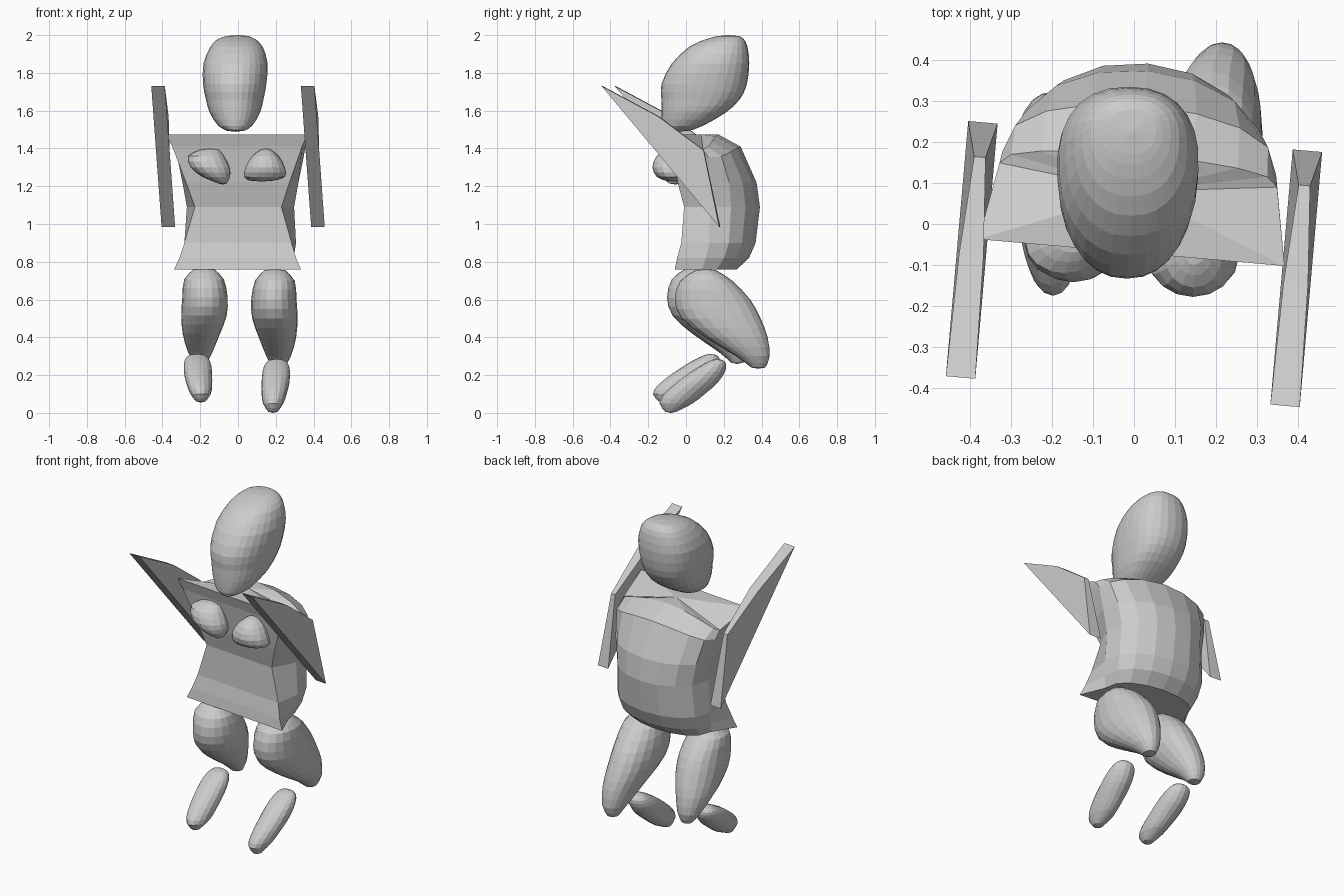
import bpy, bmesh
from math import sin, cos, pi, radians, copysign
from mathutils import Matrix

if "Cube" in bpy.data.objects:
    bpy.data.objects.remove(bpy.data.objects["Cube"])

YAW = Matrix.Rotation(radians(-5), 4, 'Z')   # the upper body is turned slightly


def make(name, rings, tips=None, matrix=None):
    """Skin a list of closed point rings; close with tips or flat caps."""
    bm = bmesh.new()
    rows = [[bm.verts.new(p) for p in r] for r in rings]
    n = len(rows[0])
    for a, b in zip(rows, rows[1:]):
        for i in range(n):
            j = (i + 1) % n
            bm.faces.new((a[i], a[j], b[j], b[i]))
    for row, tip in zip((rows[0], rows[-1]), tips or (None, None)):
        if tip is None:
            bm.faces.new(row)
        else:
            t = bm.verts.new(tip)
            for i in range(n):
                bm.faces.new((row[i], row[(i + 1) % n], t))
    bmesh.ops.recalc_face_normals(bm, faces=bm.faces[:])
    if matrix:
        bm.transform(matrix)
    me = bpy.data.meshes.new(name)
    bm.to_mesh(me)
    bm.free()
    ob = bpy.data.objects.new(name, me)
    bpy.context.collection.objects.link(ob)
    return ob


def spline(a, b, c, d, t):
    return b + 0.5 * t * (c - a + t * (2*a - 5*b + 4*c - d + t * (3*(b - c) + d - a)))


def blob(name, rows, seg=20, sub=2, scale=(1, 1, 1), off=(0, 0, 0), power=1.0, egg=0.0):
    """Rounded form from slices (z, x0, x1, y0, y1), optionally scaled and moved."""
    P = [rows[0]] + rows + [rows[-1]]
    fine = []
    for k in range(len(rows) - 1):
        for s in range(sub):
            fine.append([spline(*q, s / sub) for q in zip(*P[k:k + 4])])
    fine.append(list(rows[-1]))

    def place(*p):
        return tuple(v * s + o for v, s, o in zip(p, scale, off))

    def soft(v):
        return copysign(abs(v) ** power, v)
    rings, mids = [], []
    for z, x0, x1, y0, y1 in fine:
        cx, cy, rx, ry = (x0 + x1) / 2, (y0 + y1) / 2, (x1 - x0) / 2, (y1 - y0) / 2
        ring = []
        for i in range(seg):
            c, s = cos(2*pi*i/seg), sin(2*pi*i/seg)
            ring.append(place(cx + rx * soft(c) * (1 + egg * s), cy + ry * soft(s), z))
        rings.append(ring)
        mids.append((cx, cy, z))
    lo, hi = mids[0], mids[-1]
    tips = (place(lo[0], lo[1], lo[2] - .006), place(hi[0], hi[1], hi[2] + .006))
    return make(name, rings, tips)


# Head: egg leaning backwards
blob("head", [
    (1.494, -.06, .035, -.11, .02), (1.52, -.105, .075, -.125, .09),
    (1.59, -.15, .117, -.13, .21), (1.66, -.17, .135, -.13, .285),
    (1.74, -.185, .15, -.13, .322), (1.85, -.183, .157, -.075, .335),
    (1.94, -.145, .13, .02, .325), (1.98, -.105, .09, .11, .305),
    (1.995, -.06, .055, .17, .28)], seg=28, power=.88, egg=.08)

# Torso: flat pinched front, rounded back, shoulders dropping to the sides
torso = []
for z, fw, fy, sw, sy, by, drop in [
        (1.475, .375, -.07, .34, .12, .17, .08), (1.41, .345, -.05, .335, .15, .29, .06),
        (1.22, .275, -.02, .308, .15, .375, 0), (1.09, .23, .01, .285, .15, .393, 0),
        (.90, .285, 0, .295, .15, .37, 0), (.82, .31, -.02, .285, .13, .335, 0),
        (.76, .337, -.03, .265, .11, .27, 0)]:
    ring = [(fw * f, fy, z) for f in (-1, -.4, .4, 1)]
    for i in range(9):
        a = pi * i / 8
        ring.append((sw * cos(a), sy + (by - sy) * sin(a) ** .8, z - drop * cos(a) ** 2))
    torso.append(ring)
make("torso", torso, tips=((0, .08, 1.475), (0, .1, .76)), matrix=YAW)

# Breasts
blob("breast_right", [
    (1.23, .06, .19, -.11, -.02), (1.25, .032, .25, -.155, 0), (1.30, .04, .248, -.178, 0),
    (1.36, .075, .215, -.155, 0), (1.393, .12, .175, -.10, -.02)], seg=16)
blob("breast_left", [
    (1.215, -.105, -.06, -.09, -.02), (1.25, -.19, -.042, -.125, .02),
    (1.30, -.25, -.045, -.142, .03), (1.36, -.265, -.075, -.12, .03),
    (1.393, -.20, -.10, -.07, 0)], seg=16)

# Arms: thin slabs with a pinched elbow edge (y, z, half thickness)
ARM = [(-.41, 1.73, .036), (-.11, 1.57, .03), (.13, 1.39, .014), (.215, .985, .036)]
for side, cx in (("right", .406), ("left", -.389)):
    make("arm_" + side, [[(cx + s * t, y, z) for y, z, t in ARM] for s in (-1, 1)],
         matrix=YAW)

# Legs: bent thigh and foot, the left pair further forward
THIGH = [
    (.24, .18, .245, .345, .42), (.30, .15, .28, .265, .443), (.40, .11, .308, .10, .432),
    (.50, .075, .315, -.025, .395), (.60, .07, .31, -.06, .34),
    (.70, .09, .30, -.03, .245), (.755, .14, .25, .05, .16)]
FOOT = [
    (.006, .16, .21, -.11, -.05), (.05, .132, .24, -.14, .035), (.10, .125, .258, -.115, .10),
    (.16, .125, .272, -.05, .168), (.22, .13, .275, .03, .207),
    (.26, .145, .265, .095, .212), (.28, .165, .245, .135, .195)]
for side, thigh, foot in (
        ("right", ((1, 1, 1), (0, 0, 0)), ((1, 1, 1), (0, 0, 0))),
        ("left", ((-1, .84, .96), (.015, -.05, .035)), ((-1, 1, .9), (-.012, -.035, .055)))):
    blob("thigh_" + side, THIGH, scale=thigh[0], off=thigh[1], power=.93)
    blob("foot_" + side, FOOT, seg=16, scale=foot[0], off=foot[1])
